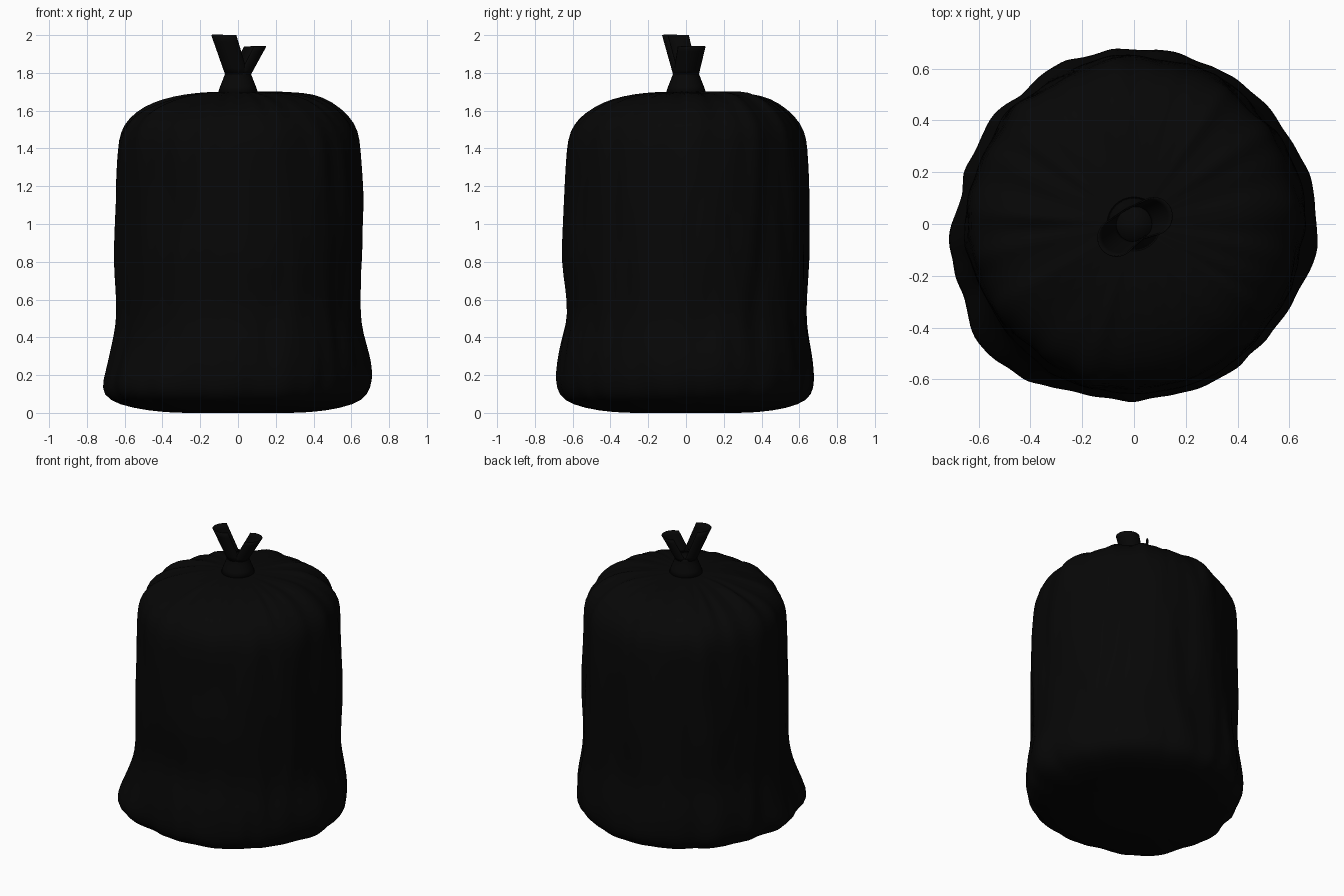
import bpy, bmesh, math
from mathutils import Vector, noise

cube = bpy.data.objects.get("Cube")
if cube:
    bpy.data.objects.remove(cube, do_unlink=True)

black = bpy.data.materials.new("black_plastic")
black.use_nodes = True
color = (0.002, 0.002, 0.002, 1)
black.diffuse_color = color
black.node_tree.nodes["Principled BSDF"].inputs["Base Color"].default_value = color


def grid_object(name, rows, closed, caps=False):
    """Skin a list of point rows into a smooth sheet or tube."""
    bm = bmesh.new()
    rings = [[bm.verts.new(p) for p in row] for row in rows]
    n = len(rings[0])
    for low, high in zip(rings, rings[1:]):
        for i in range(n if closed else n - 1):
            j = (i + 1) % n
            bm.faces.new((low[i], low[j], high[j], high[i]))
    if caps:
        for ring in (rings[0], rings[-1]):
            middle = bm.verts.new(sum((v.co for v in ring), Vector()) / n)
            for i in range(n):
                bm.faces.new((ring[i], ring[(i + 1) % n], middle))
        bmesh.ops.recalc_face_normals(bm, faces=bm.faces)
    mesh = bpy.data.meshes.new(name)
    bm.to_mesh(mesh)
    bm.free()
    mesh.materials.append(black)
    obj = bpy.data.objects.new(name, mesh)
    bpy.context.collection.objects.link(obj)
    mesh.shade_smooth()
    return obj


# Sack body: a lathed profile with vertical folds and a few sagging bulges
profile = [(0.2, 0), (0.38, 0), (0.54, 0.025), (0.645, 0.065), (0.68, 0.13), (0.682, 0.22),
           (0.672, 0.32), (0.652, 0.42), (0.642, 0.52), (0.645, 0.65), (0.65, 0.8),
           (0.648, 0.95), (0.645, 1.1), (0.64, 1.25), (0.634, 1.4), (0.618, 1.49),
           (0.57, 1.565), (0.49, 1.627), (0.4, 1.665), (0.28, 1.69), (0.15, 1.7), (0.06, 1.7)]

# Bulges: angle in degrees, height, angular spread, height spread, amount
bulges = [(222, 0.12, 26, 0.15, 0.085), (0, 0.25, 25, 0.16, 0.035), (0, 0.95, 30, 0.5, 0.012),
          (185, 0.1, 15, 0.1, 0.035), (270, 0.82, 30, 0.15, 0.015),
          (270, 0.58, 30, 0.1, -0.025), (25, 1.56, 30, 0.1, 0.02)]


def body_point(r, z, a):
    x, y = math.cos(a), math.sin(a)
    side = min(1, max(0, (r - 0.35) / 0.25))
    fold = noise.noise(Vector((x * 4, y * 4, z * 1.2)))
    crease = noise.noise(Vector((x * 9, y * 9, z * 3 + 5)))
    swell = 0.022 * fold + 0.016 * crease
    for deg, bz, spread, height, amount in bulges:
        away = (math.degrees(a) - deg + 180) % 360 - 180
        swell += amount * math.exp(-(away / spread) ** 2 - ((z - bz) / height) ** 2)
    lift = 0.0
    if z > 1.45:
        rim = math.exp(-((r - 0.42) / 0.14) ** 2)
        lift = rim * (0.02 * fold + 0.02 * crease + 0.02 * x + 0.012 * y)
    r += swell * side
    return r * x, r * y, z + lift


SEGMENTS = 96
body = grid_object("sack_body",
                   [[body_point(r, z, math.tau * i / SEGMENTS) for i in range(SEGMENTS)]
                    for r, z in profile], True, True)
smooth = body.modifiers.new("smooth", "SUBSURF")
smooth.levels = smooth.render_levels = 1

# Gathered neck above the sack
neck_profile = [(0.108, 1.69), (0.094, 1.73), (0.08, 1.765), (0.069, 1.795), (0.069, 1.81)]
grid_object("gathered_neck",
            [[(r * math.cos(math.tau * i / 32), r * math.sin(math.tau * i / 32), z)
              for i in range(32)] for r, z in neck_profile], True, True)


# Two curved flaps leaning apart from the tied neck
def flap(name, lean_x, lean_y, top):
    facing = math.atan2(lean_y, lean_x)
    rows = []
    for k in range(7):
        t = k / 6
        r = 0.068 + 0.006 * t
        angles = [facing + math.radians(210) * (i / 20 - 0.5) for i in range(21)]
        rows.append([(lean_x * t + r * math.cos(a), lean_y * t + r * math.sin(a),
                      1.79 + (top - 1.79) * t) for a in angles])
    obj = grid_object(name, rows, False)
    thick = obj.modifiers.new("thickness", "SOLIDIFY")
    thick.thickness = 0.006


flap("tall_flap", -0.068, -0.053, 2.0)
flap("short_flap", 0.076, 0.03, 1.94)
